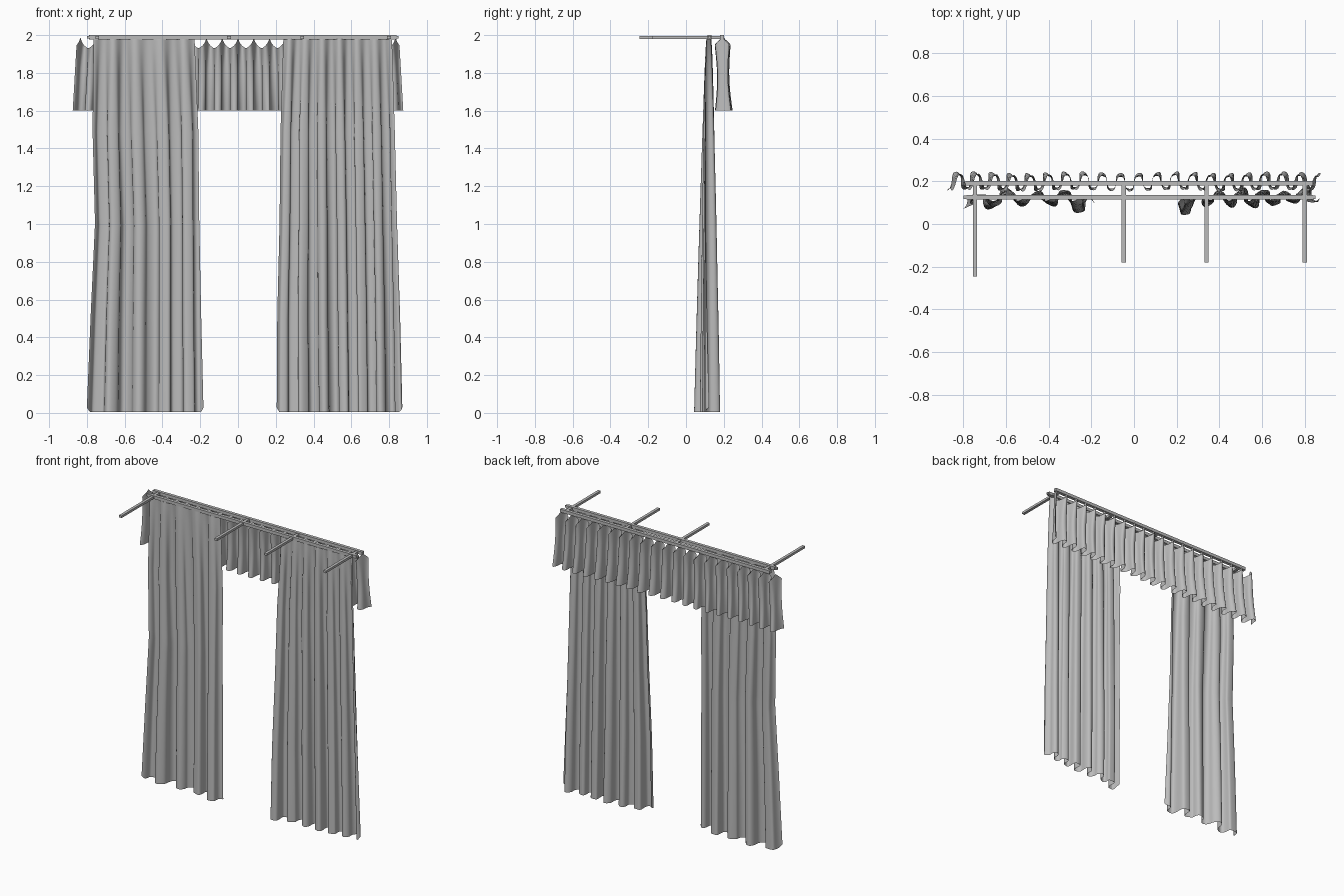
import bpy, bmesh, math
from math import sin, cos, pi

if "Cube" in bpy.data.objects:
    bpy.data.objects.remove(bpy.data.objects["Cube"])


def material(name, colour):
    m = bpy.data.materials.new(name)
    m.use_nodes = True
    m.diffuse_color = colour
    m.node_tree.nodes["Principled BSDF"].inputs["Base Color"].default_value = colour
    return m


GREY = material("plain grey", (0.5, 0.5, 0.5, 1))


def finish(name, bm, smooth):
    mesh = bpy.data.meshes.new(name)
    bm.to_mesh(mesh)
    bm.free()
    mesh.materials.append(GREY)
    for p in mesh.polygons:
        p.use_smooth = smooth
    ob = bpy.data.objects.new(name, mesh)
    bpy.context.collection.objects.link(ob)
    return ob


def bar(name, low, high):
    """Box-section bar between two corners."""
    bm = bmesh.new()
    bmesh.ops.create_cube(bm, size=1)
    for v in bm.verts:
        v.co = [a + (b - a) * (c + 0.5) for a, b, c in zip(low, high, v.co)]
    return finish(name, bm, False)


def sheet(name, columns, rows, point):
    """Cloth surface from a function of (across, down), both 0 to 1."""
    bm = bmesh.new()
    grid = [[bm.verts.new(point(i / columns, j / rows)) for i in range(columns + 1)]
            for j in range(rows + 1)]
    for j in range(rows):
        for i in range(columns):
            bm.faces.new((grid[j + 1][i], grid[j + 1][i + 1],
                          grid[j][i + 1], grid[j][i]))
    return finish(name, bm, True)


def blend(stops, t):
    """Piecewise linear value along evenly spaced stops."""
    k = min(int(t * (len(stops) - 1)), len(stops) - 2)
    f = t * (len(stops) - 1) - k
    return stops[k] * (1 - f) + stops[k + 1] * f


def curtain(name, left, right, folds, start, lean):
    """Long pleated panel; folds deepen and side edges lean towards the hem."""
    def point(u, t):
        a, b = blend(left, t), blend(right, t)
        phase = 2 * pi * folds * u + start + 0.5 * sin(2 * t + 5 * u)
        deep = (0.012 + 0.032 * t ** 0.6) * (0.9 + 0.2 * sin(11 * u + start))
        edge = min(1, u / 0.06, (1 - u) / 0.06)
        x = a + (b - a) * u - 0.010 * min(1, 4 * t) * sin(2 * phase) * edge
        y = 0.121 + deep * sin(phase) + 0.005 * t * sin(2.7 * phase)
        y += t * (lean[0] * max(0, 1 - u * 4) + lean[1] * max(0, u * 4 - 3))
        corner = 0.025 * (1 - min(1, edge * 2)) ** 2
        return x, y, 1.98 - 1.975 * t + corner * t
    return sheet(name, 150, 40, point)


# Two long panels; edge positions run from heading to hem
curtain("right_curtain", (-0.765, -0.77, -0.757, -0.78, -0.80),
        (-0.23, -0.21, -0.205, -0.195, -0.183), 4.5, -1.23, (-0.025, -0.05))
curtain("left_curtain", (0.24, 0.225, 0.22, 0.208, 0.205),
        (0.815, 0.83, 0.842, 0.858, 0.87), 6.5, -4.1, (-0.05, 0.03))


# Short valance hung from hooks, one hook and one sag to each fold
def valance_point(u, t):
    phase = 2 * pi * 20.5 * u
    half = 0.855 + 0.02 * t
    edge = min(1, u / 0.02, (1 - u) / 0.02)
    sag = 0.058 * abs(sin(phase / 2 - pi / 4)) ** 0.8
    depth = 0.038 - 0.012 * sin(pi * t) + 0.005 * t
    x = half * (2 * u - 1) + 0.007 * sin(2 * phase) * edge * min(1, 0.3 + 2 * t)
    y = 0.194 + 0.006 * t - depth * cos(phase + 0.5 * t * sin(7 * u)) + 0.004 * sin(23 * u)
    top = 1.989 - sag
    return x, y, top + (1.6 - top) * t


sheet("valance", 410, 16, valance_point)

# Two parallel rods
bar("valance_rod", (-0.79, 0.18, 1.978), (0.84, 0.202, 2.0))
bar("curtain_rod", (-0.785, 0.114, 1.978), (0.84, 0.136, 2.0))

# Wall brackets running out from the rods
for i, (x, end) in enumerate(((-0.745, -0.245), (-0.048, -0.18),
                              (0.34, -0.18), (0.80, -0.18))):
    bar(f"bracket_{i + 1}", (x - 0.01, end, 1.98), (x + 0.01, 0.195, 1.996))

# Small end caps on the curtain rod
for side, x in (("right", -0.792), ("left", 0.842)):
    bar(f"rod_cap_{side}", (x - 0.008, 0.117, 1.982), (x + 0.008, 0.133, 1.996))
